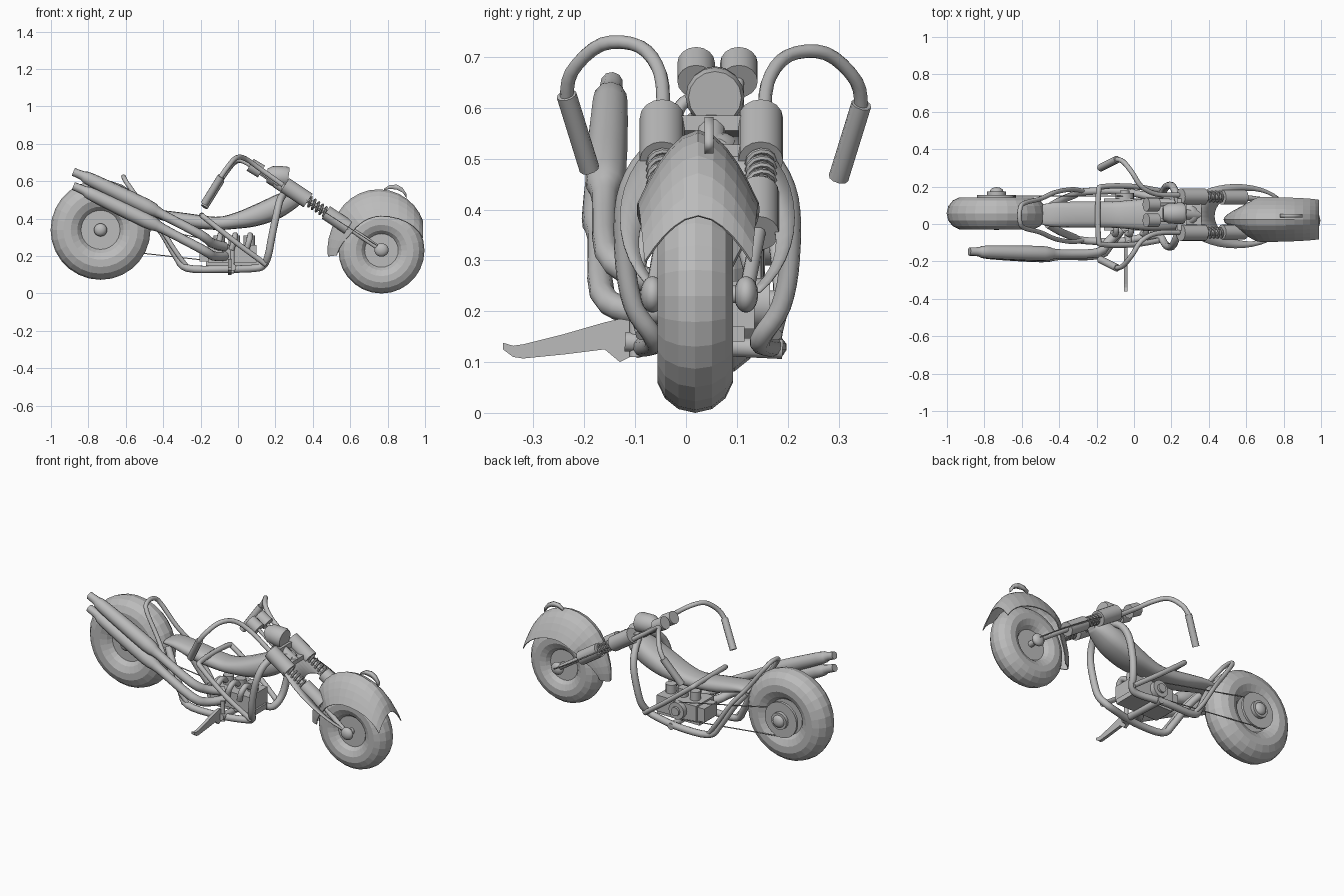
import bpy, bmesh, math
from math import sin, cos, pi, radians
from mathutils import Vector

cube = bpy.data.objects.get("Cube")
if cube:
    bpy.data.objects.remove(cube, do_unlink=True)

grey = bpy.data.materials.new("plain_grey")
grey.use_nodes = True
grey.diffuse_color = (0.5, 0.5, 0.5, 1)
grey.node_tree.nodes["Principled BSDF"].inputs["Base Color"].default_value = (0.5, 0.5, 0.5, 1)
MID = 0.05


def finish(ob, name, smooth=True):
    ob.name = name
    ob.data.materials.clear()
    ob.data.materials.append(grey)
    if smooth:
        bpy.ops.object.select_all(action="DESELECT")
        ob.select_set(True)
        bpy.context.view_layer.objects.active = ob
        bpy.ops.object.shade_smooth_by_angle(angle=radians(50))
    return ob


def catmull(pts, steps):
    out = []
    for i in range(len(pts) - 1):
        a, b, c, d = (pts[max(0, min(len(pts) - 1, i + k))] for k in (-1, 0, 1, 2))
        for s in range(steps):
            t = s / steps
            out.append(0.5 * (2 * b + (c - a) * t + (2 * a - 5 * b + 4 * c - d) * t * t
                              + (3 * b - a - 3 * c + d) * t ** 3))
    return out + [pts[-1]]


def tube(name, pts, r, steps=4, res=3):
    """Round pipe through points; r is one radius or one radius per point."""
    radii = r if isinstance(r, (list, tuple)) else [r] * len(pts)
    p4 = [Vector((*p, q)) for p, q in zip(pts, radii)]
    if steps > 1 and len(p4) > 2:
        p4 = catmull(p4, steps)
    cu = bpy.data.curves.new(name, "CURVE")
    cu.dimensions = "3D"
    cu.bevel_depth, cu.bevel_resolution, cu.use_fill_caps = 1, res, True
    sp = cu.splines.new("POLY")
    sp.points.add(len(p4) - 1)
    for pt, v in zip(sp.points, p4):
        pt.co = (v.x, v.y, v.z, 1)
        pt.radius = v.w
    ob = bpy.data.objects.new(name, cu)
    bpy.context.collection.objects.link(ob)
    bpy.ops.object.select_all(action="DESELECT")
    ob.select_set(True)
    bpy.context.view_layer.objects.active = ob
    bpy.ops.object.convert(target="MESH")
    return finish(bpy.context.view_layer.objects.active, name)


def surface(name, rows, closed=False, thick=0, smooth=True):
    """Skin rows of points; closed rows get end caps."""
    bm = bmesh.new()
    vs = [[bm.verts.new(p) for p in row] for row in rows]
    n = len(rows[0])
    for a, b in zip(vs, vs[1:]):
        for j in range(n if closed else n - 1):
            k = (j + 1) % n
            bm.faces.new((a[j], a[k], b[k], b[j]))
    if closed:
        bm.faces.new(vs[0])
        bm.faces.new(vs[-1])
    bmesh.ops.recalc_face_normals(bm, faces=bm.faces)
    me = bpy.data.meshes.new(name)
    bm.to_mesh(me)
    bm.free()
    ob = bpy.data.objects.new(name, me)
    bpy.context.collection.objects.link(ob)
    if thick:
        mod = ob.modifiers.new("shell", "SOLIDIFY")
        mod.thickness, mod.offset = thick, 0
    return finish(ob, name, smooth)


def ball(name, loc, scale):
    bpy.ops.mesh.primitive_uv_sphere_add(segments=16, ring_count=10, radius=1, location=loc)
    bpy.context.object.scale = scale
    return finish(bpy.context.object, name)


def box(name, loc, size):
    bpy.ops.mesh.primitive_cube_add(size=1, location=loc)
    bpy.context.object.scale = size
    return finish(bpy.context.object, name, False)


def wheel(name, x, y, z, major, minor):
    bpy.ops.mesh.primitive_torus_add(location=(x, y, z), rotation=(pi / 2, 0, 0), major_radius=major,
                                     minor_radius=minor, major_segments=28, minor_segments=14)
    finish(bpy.context.object, name + "_tyre", False)
    tube(name + "_rim", [(x, y - minor * .5, z), (x, y + minor * .5, z)], major - minor * .7, res=8)


# Wheels, hubs and rear sprocket
wheel("rear_wheel", -.735, .057, .34, .179, .088)
wheel("front_wheel", .767, .018, .23, .154, .076)
tube("rear_axle", [(-.735, -.02, .34), (-.735, .17, .34)], .022)
ball("rear_hub_cap", (-.735, -.005, .34), (.035, .028, .035))
tube("rear_sprocket", [(-.735, .14, .34), (-.735, .155, .34)], .105, res=8)
tube("rear_sprocket_hub", [(-.735, .15, .34), (-.735, .175, .34)], .05, res=6)
ball("rear_sprocket_cap", (-.735, .175, .34), (.036, .022, .036))
tube("front_axle", [(.767, -.07, .233), (.767, .12, .233)], .018)

# Drive belt running to the engine pulley
for side, z0, z1 in (("upper", .41, .265), ("lower", .24, .165)):
    tube(side + "_belt_run", [(-.735, .15, z0), (-.06, .15, z1)], .003, res=1)

# Springer fork, one leg each side
def on_fork(x, y):
    return (x, y, .54 - .667 * (x - .31))

for side, s in (("left", 1), ("right", -1)):
    y0, y1, y2 = MID + s * .097, MID + s * .093, .026 + s * .092
    tube(side + "_fork_upper", [on_fork(.25, y0), on_fork(.375, y0)], .044, res=6)
    tube(side + "_fork_lower", [on_fork(.47, y1), on_fork(.59, y1)], .04, res=6)
    tube(side + "_fork_rod", [on_fork(.36, y0), on_fork(.58, y1), (.767, y2, .233)], .015, steps=1)
    ball(side + "_axle_cap", (.767, y2, .233), (.038, .024, .036))
    coil = []
    for i in range(61):
        a, x = i / 60 * 10 * pi, .375 + .1 * i / 60
        c = Vector(on_fork(x, y0)) + .026 * (sin(a) * Vector((.555, 0, .832)) + cos(a) * Vector((0, 1, 0)))
        coil.append(c)
    tube(side + "_fork_spring", coil, .006, steps=1, res=1)

# Thin horseshoe guard lying along the fork, open at the axle
oval = []
for i in range(33):
    a = radians(37 + 286 * i / 32)
    xo, xi = .545 + .285 * cos(a), .62 + .19 * cos(a)
    oval.append([(xo, .042 + .172 * sin(a), .54 - .64 * (xo - .3)),
                 (xi, .042 + .135 * sin(a), .54 - .64 * (xi - .3))])
surface("fork_guard", oval, thick=.004)

# Front fender: deep ridged shell with hanging sides, narrowing to a pointed tail
rows = []
for i in range(17):
    t = i / 16
    ang = radians(35 + 152 * t)
    rad = .265 + .058 * sin(pi * min(t * 1.1 + .02, .88))
    half = .104 + .014 * sin(pi * t) - .07 * max(0, t - .6) / .4
    drop = .09 + .075 * sin(pi * t) - .045 * t
    inward = (-cos(ang) if ang > pi / 2 else 0, -sin(ang) if ang > pi / 2 else -1)
    row = []
    for j in range(-5, 6):
        u = abs(j) / 5
        d = drop * u ** 1.55
        row.append((.767 + rad * cos(ang) + d * inward[0], .024 + half * math.copysign(u ** .85, j),
                    .233 + rad * sin(ang) + d * inward[1]))
    rows.append(row)
surface("front_fender", rows, thick=.005, smooth=False)

# Crest on the fender
crest = [(.78, .55, .56), (.81, .56, .58), (.85, .555, .582), (.88, .54, .565), (.90, .51, .535)]
surface("fender_crest", [[(x, .045, a), (x, .045, b)] for x, a, b in crest], thick=.018)

# Tank and seat in one flowing body: x, top, bottom, half width
body = [(-.49, .43, .405, .055), (-.42, .445, .395, .066), (-.28, .43, .355, .07), (-.12, .41, .34, .07),
        (-.02, .43, .345, .078), (.1, .48, .36, .09), (.22, .535, .40, .085), (.30, .553, .45, .06),
        (.335, .54, .48, .035)]
rows = []
for x, top, low, w in catmull([Vector(b) for b in body], 3):
    ring = []
    for j in range(16):
        a = 2 * pi * j / 16
        c, s = cos(a), sin(a)
        ring.append((x, MID + w * math.copysign(abs(c) ** .7, c),
                     (top + low) / 2 + (top - low) / 2 * math.copysign(abs(s) ** .8, s)))
    rows.append(ring)
surface("tank_and_seat", rows, closed=True)

# Frame, handlebars and gauges, mirrored about the middle
for side, s in (("left", 1), ("right", -1)):
    lift = .01 if s < 0 else -.008
    rail = [(.25, .05, .54), (.225, .12, .5), (.205, .16, .42), (.18, .162, .3), (.163, .145, .21),
            (.14, .11, .155), (.09, .105, .135), (-.08, .135, .13), (-.27, .13, .135), (-.33, .11, .2),
            (-.4, .08, .32), (-.46, .045, .4)]
    tube(side + "_frame_rail", [(x, .042 + s * d, z) for x, d, z in rail], .02)
    bar = [(.24, .1, .57), (.12, .105, .655), (.04, .145, .71), (-.01, .22, .715), (-.06, .28, .66), (-.10, .29, .60)]
    tube(side + "_bar", [(x, MID + .005 + s * d, z + lift) for x, d, z in bar], .0135)
    tube(side + "_grip", [(-.09, MID + .005 + s * .29, .615 + lift),
                          (-.18, MID + .005 + s * .245, .47 + lift)], .02)
    y = .062 + s * .042
    tube(side + "_gauge", [(.125, y, .652), (.065, y, .688)], .037, res=6)
    tube(side + "_gauge_stem", [(.22, y, .58), (.11, y, .66)], .01)


def hoop(name, half, r):
    pts = [(x, .045 + d, z) for x, d, z in half]
    tube(name, pts + [(x, .09 - y, z) for x, y, z in reversed(pts)], r)


hoop("seat_hoop", [(.15, .13, .155), (0, .155, .265), (-.16, .155, .39), (-.19, .12, .415)], .0145)
hoop("rear_hoop", [(-.27, .13, .14), (-.33, .14, .22), (-.42, .125, .36), (-.5, .09, .46),
                   (-.59, .065, .585), (-.61, .03, .62)], .0125)

# Steering head, headlight and yokes
tube("headlight", [(.155, .057, .63), (.185, .057, .628), (.255, .057, .622), (.27, .057, .62)],
     [.038, .054, .058, .052], steps=1, res=6)
box("upper_yoke", (.255, MID, .57), (.05, .17, .03))
box("lower_yoke", (.34, MID, .515), (.04, .17, .025))
tube("steering_head", [(.2, MID, .595), (.345, MID, .5)], .03)

# Engine block, pulley cover, cylinders and curled headers
box("engine_block", (-.03, .05, .212), (.26, .17, .095))
box("sump", (-.03, .05, .155), (.28, .13, .03))
box("gearbox", (-.175, .06, .21), (.06, .12, .08))
tube("pulley_cover", [(-.05, .13, .215), (-.05, .165, .215)], .05, res=6)
tube("pulley_cap", [(-.05, .16, .215), (-.05, .178, .215)], .026, res=4)
for i, x in enumerate((-.1, -.02, .06)):
    tube("cylinder_%d" % (i + 1), [(x, .055, .25), (x, .055, .31)], .03, res=4)
    tube("header_%d" % (i + 1), [(x, .03, .285), (x + .005, -.02, .312), (x, -.055, .285), (x - .015, -.05, .235)],
         .016)

# Exhaust pipes with fat silencers
pipes = {"upper": [(-.07, -.03, .25), (-.14, -.10, .27), (-.2, -.155, .315), (-.41, -.160, .425), (-.49, -.158, .465),
                   (-.78, -.15, .605), (-.83, -.148, .63), (-.88, -.146, .65)],
         "lower": [(-.07, -.03, .2), (-.13, -.11, .2), (-.19, -.165, .235), (-.40, -.168, .345), (-.49, -.165, .39),
                   (-.77, -.153, .525), (-.82, -.15, .55), (-.88, -.148, .575)]}
for name, pts in pipes.items():
    tube(name + "_exhaust", pts, [.025, .025, .025, .026, .041, .036, .025, .022], steps=3)

# Foot peg bar and side stand
tube("peg_bar", [(-.03, -.12, .14), (-.03, .19, .125)], .02)
tube("peg_clamp", [(-.03, -.1, .11), (-.03, -.1, .23)], .012)
stand = [(-.10, .115, .18), (-.13, .10, .185), (-.16, .125, .178), (-.24, .115, .155), (-.32, .107, .135),
         (-.34, .11, .132), (-.36, .125, .138)]
surface("side_stand", [[(-.045, y, a), (-.045, y, b)] for y, a, b in stand], thick=.018, smooth=False)
